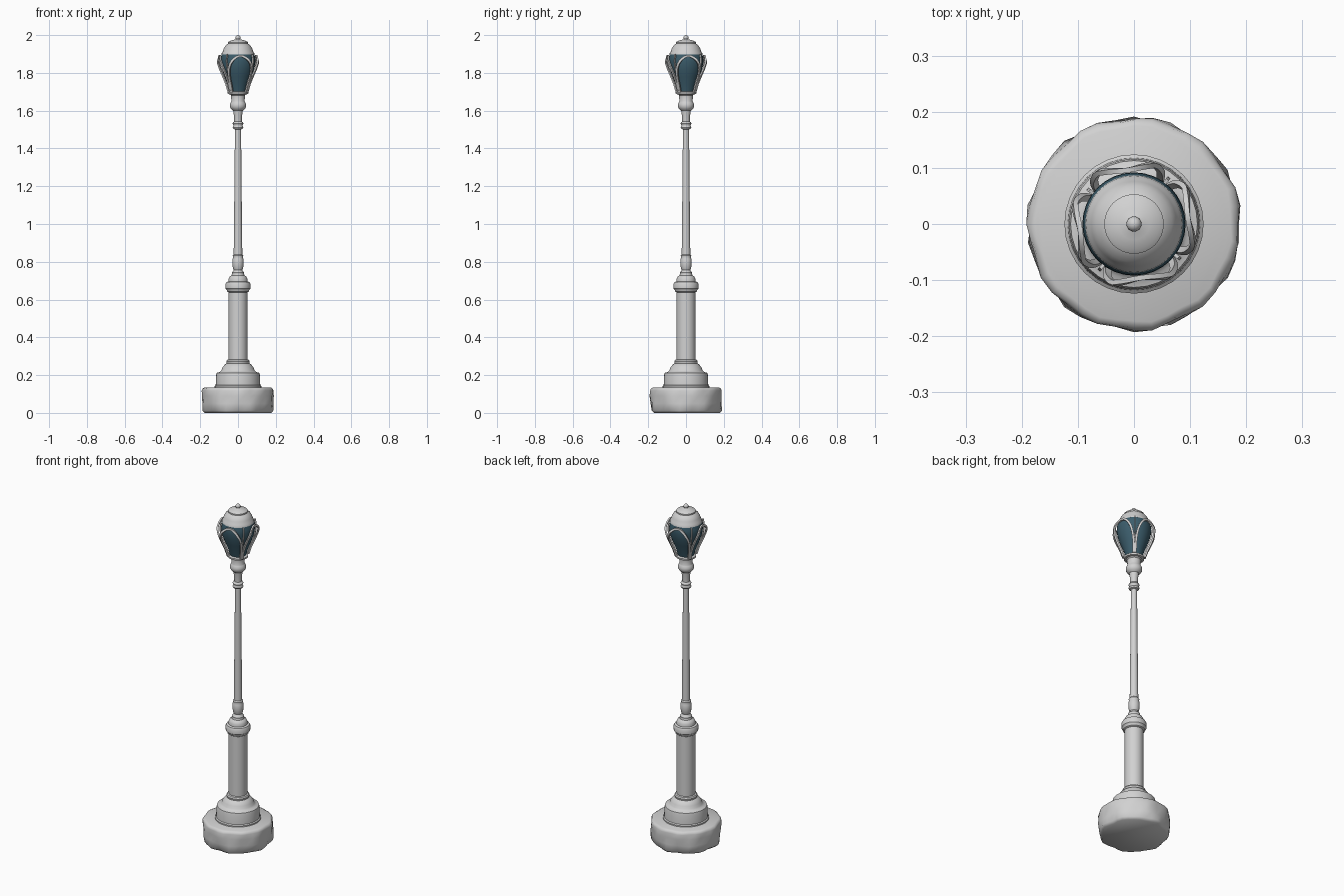
import bpy, bmesh, math
from mathutils import Vector

cube = bpy.data.objects.get("Cube")
if cube:
    bpy.data.objects.remove(cube, do_unlink=True)


def material(name, rgb):
    m = bpy.data.materials.new(name)
    m.use_nodes = True
    m.diffuse_color = (*rgb, 1)
    m.node_tree.nodes["Principled BSDF"].inputs["Base Color"].default_value = (*rgb, 1)
    return m


GREY = material("grey_metal", (0.64, 0.64, 0.64))
TEAL = material("teal_glass", (0.045, 0.11, 0.15))


def finish(name, bm, mat, angle=35):
    bmesh.ops.recalc_face_normals(bm, faces=bm.faces)
    mesh = bpy.data.meshes.new(name)
    bm.to_mesh(mesh)
    bm.free()
    mesh.materials.append(mat)
    obj = bpy.data.objects.new(name, mesh)
    bpy.context.collection.objects.link(obj)
    bpy.ops.object.select_all(action='DESELECT')
    obj.select_set(True)
    bpy.context.view_layer.objects.active = obj
    bpy.ops.object.shade_smooth_by_angle(angle=math.radians(angle))
    return obj


def skin(bm, loops):
    """Join equal closed loops of points and cap both ends."""
    rings = [[bm.verts.new(p) for p in loop] for loop in loops]
    n = len(rings[0])
    for a, b in zip(rings, rings[1:]):
        for i in range(n):
            j = (i + 1) % n
            bm.faces.new((a[i], a[j], b[j], b[i]))
    bm.faces.new(rings[0])
    bm.faces.new(rings[-1])


def lathe(name, profile, mat=GREY, seg=32, wobble=None, angle=35):
    """Turn (radius, height) pairs around the z axis."""
    bm = bmesh.new()
    loops = []
    for r, z in profile:
        loop = []
        for i in range(seg):
            a = math.tau * i / seg
            q = r + (wobble(a, z) if wobble else 0)
            loop.append((q * math.cos(a), q * math.sin(a), z))
        loops.append(loop)
    skin(bm, loops)
    return finish(name, bm, mat, angle)


# Rough stone foot
def chipped(a, z):
    depth = 1 - z / 0.16
    return -0.005 * depth * (1 + math.sin(7 * a + 25 * z)) - 0.003 * (1 + math.sin(11 * a - 40 * z))


lathe("stone_foot", [(0.18, 0), (0.192, 0.012), (0.194, 0.05), (0.194, 0.09),
                     (0.193, 0.118), (0.189, 0.129), (0.178, 0.135)],
      seg=36, wobble=chipped, angle=50)

# Turned pedestal and column
lathe("pedestal", [(0.124, 0.13), (0.124, 0.142), (0.118, 0.147), (0.116, 0.2), (0.113, 0.212),
                   (0.098, 0.216), (0.088, 0.225), (0.083, 0.24), (0.07, 0.256), (0.06, 0.262),
                   (0.062, 0.272), (0.058, 0.28), (0.05, 0.283)])
lathe("column", [(0.05, 0.275), (0.05, 0.645)])
lathe("column_capital", [(0.05, 0.638), (0.058, 0.643), (0.06, 0.652), (0.066, 0.658),
                         (0.067, 0.682), (0.062, 0.692), (0.051, 0.696), (0.05, 0.71),
                         (0.044, 0.722), (0.034, 0.728), (0.032, 0.738)])

# Slim tapered post with collars
lathe("post_socket", [(0.032, 0.73), (0.033, 0.742), (0.025, 0.75), (0.023, 0.757),
                      (0.027, 0.765), (0.03, 0.79), (0.029, 0.815), (0.026, 0.822),
                      (0.028, 0.832), (0.022, 0.84)])
lathe("post", [(0.023, 0.83), (0.021, 1.0), (0.016, 1.52)], seg=24)
lathe("post_collar", [(0.016, 1.5), (0.025, 1.504), (0.029, 1.512), (0.025, 1.52),
                      (0.025, 1.524), (0.029, 1.531), (0.025, 1.539), (0.02, 1.542),
                      (0.021, 1.57), (0.026, 1.605)])
lathe("lantern_cup", [(0.026, 1.6), (0.036, 1.608), (0.043, 1.62), (0.043, 1.634),
                      (0.038, 1.645), (0.035, 1.65), (0.037, 1.68), (0.042, 1.686),
                      (0.054, 1.688), (0.055, 1.698), (0.048, 1.702)])

# Lantern globe
GLOBE = [(0.05, 1.695), (0.063, 1.74), (0.079, 1.78), (0.093, 1.82),
         (0.100, 1.86), (0.099, 1.88), (0.093, 1.905)]
lathe("glass_globe", [(r - 0.008, z) for r, z in GLOBE], TEAL)


def globe_radius(z):
    for (r0, z0), (r1, z1) in zip(GLOBE, GLOBE[1:]):
        if z <= z1:
            return r0 + (r1 - r0) * (z - z0) / (z1 - z0)
    return GLOBE[-1][0]


def bar(bm, path, turn, width, depth, bulge):
    """Sweep a flat bar over the globe along (angle, height) pairs."""
    pts = []
    for a, z in path:
        r = globe_radius(z) * min(1 / math.cos(a), bulge)
        pts.append(Vector((r * math.cos(a + turn), r * math.sin(a + turn), z)))
    loops = []
    for i, p in enumerate(pts):
        tangent = (pts[min(i + 1, len(pts) - 1)] - pts[max(i - 1, 0)]).normalized()
        out = Vector((p.x, p.y, 0)).normalized()
        side = tangent.cross(out).normalized() * width / 2
        out = side.cross(tangent).normalized() * -depth / 2
        loops.append([p + side + out, p - side + out, p - side - out, p + side - out])
    skin(bm, loops)


# Four arched frames with a slim rib between neighbours
TURN = math.radians(8)
arch = []
for i in range(29):
    s = math.pi * i / 28
    arch.append((math.radians(41) * math.cos(s), 1.698 + 0.192 * max(0, math.sin(s)) ** 0.7))
rib = [(0, 1.698 + 0.2 * i / 10) for i in range(11)]
frames, ribs = bmesh.new(), bmesh.new()
for k in range(4):
    bar(frames, arch, TURN + k * math.pi / 2, 0.012, 0.009, 1.13)
    bar(ribs, rib, TURN + (k + 0.5) * math.pi / 2, 0.006, 0.009, 1)
finish("arched_frames", frames, GREY)
finish("corner_ribs", ribs, GREY)

# Domed cap and finial
lathe("lantern_cap", [(0.084, 1.892), (0.087, 1.897), (0.086, 1.905), (0.081, 1.912),
                      (0.076, 1.928), (0.068, 1.942), (0.056, 1.953), (0.053, 1.955),
                      (0.053, 1.962), (0.045, 1.968), (0.028, 1.974), (0.012, 1.978),
                      (0.008, 1.98)])
bm = bmesh.new()
bmesh.ops.create_uvsphere(bm, u_segments=20, v_segments=12, radius=0.0135)
bmesh.ops.translate(bm, verts=bm.verts, vec=(0, 0, 1.9865))
finish("finial", bm, GREY)
